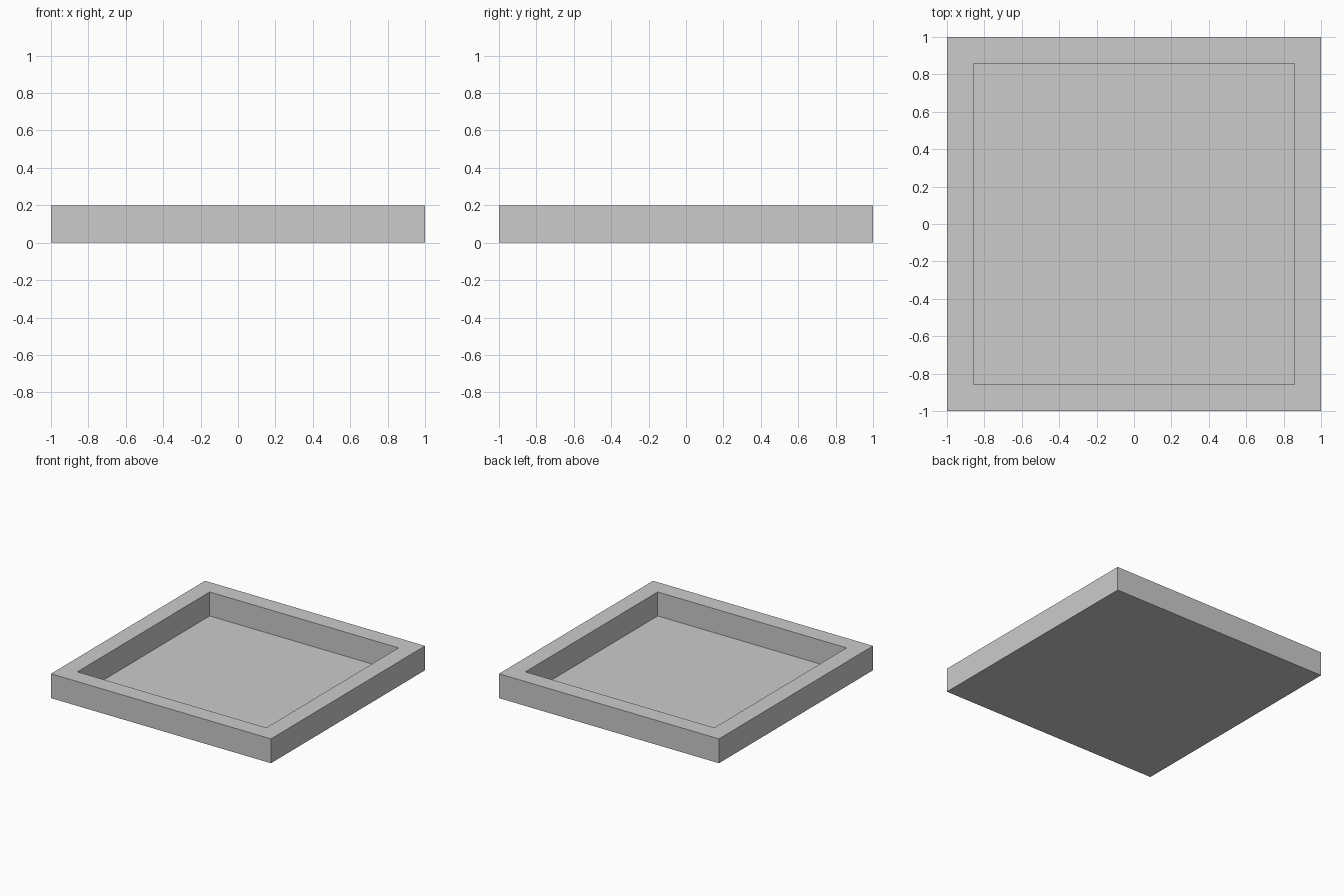
import bpy, bmesh
from mathutils import Matrix

if "Cube" in bpy.data.objects:
    bpy.data.objects.remove(bpy.data.objects["Cube"])

SIZE, HEIGHT, RIM, FLOOR = 2.0, 0.2, 0.2, 0.003

bm = bmesh.new()

# Square slab standing on the ground
bmesh.ops.create_cube(bm, size=1.0, matrix=Matrix.Translation((0, 0, HEIGHT / 2))
                      @ Matrix.Diagonal((SIZE, SIZE, HEIGHT, 1)))

# Rim: inset the top face
top = max(bm.faces, key=lambda f: f.calc_center_median().z)
bmesh.ops.inset_region(bm, faces=[top], thickness=RIM)

# Recess: extrude the inset face down to a very thin floor
new = bmesh.ops.extrude_discrete_faces(bm, faces=[top])["faces"][0]
for v in new.verts:
    v.co.z = FLOOR

bmesh.ops.recalc_face_normals(bm, faces=bm.faces)
mesh = bpy.data.meshes.new("square_tray")
bm.to_mesh(mesh)
bm.free()
tray = bpy.data.objects.new("square_tray", mesh)
bpy.context.collection.objects.link(tray)
